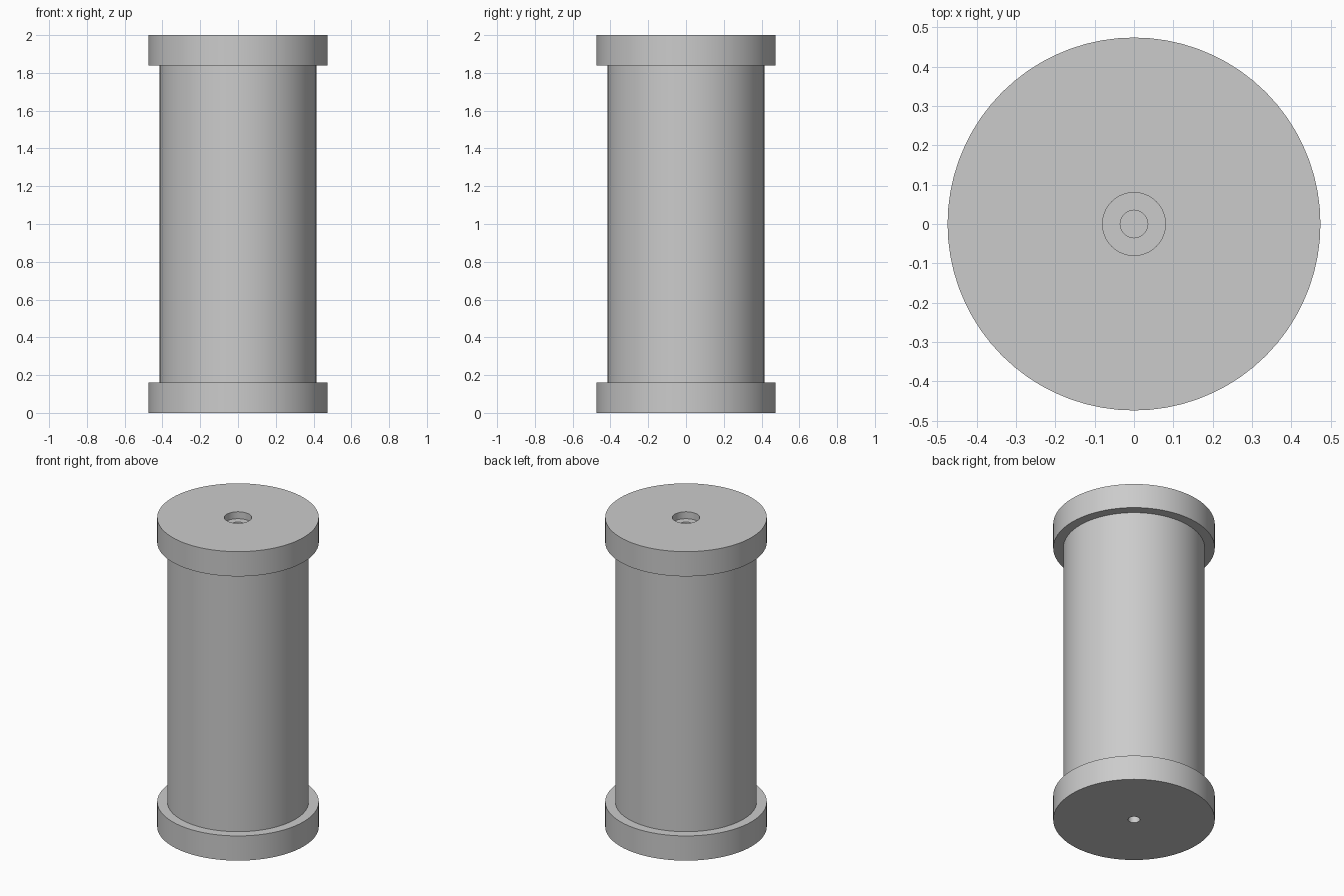
import bpy
import bmesh
import math

SIDES = 72

cube = bpy.data.objects.get("Cube")
if cube:
    bpy.data.objects.remove(cube, do_unlink=True)

grey = bpy.data.materials.new("plain grey")
grey.use_nodes = True
colour = (0.6, 0.6, 0.6, 1)
grey.diffuse_color = colour
grey.node_tree.nodes["Principled BSDF"].inputs["Base Color"].default_value = colour


def lathe(name, profile, closed):
    """Turn a (radius, z) profile about z; closed profiles make rings."""
    bm = bmesh.new()
    rings = []
    for r, z in profile:
        ring = []
        for i in range(SIDES):
            a = math.tau * i / SIDES
            ring.append(bm.verts.new((r * math.cos(a), r * math.sin(a), z)))
        rings.append(ring)
    pairs = list(zip(rings, rings[1:]))
    if closed:
        pairs.append((rings[-1], rings[0]))
    else:
        bm.faces.new(rings[0])
        bm.faces.new(rings[-1])
    for low, high in pairs:
        for i in range(SIDES):
            j = (i + 1) % SIDES
            bm.faces.new((low[i], low[j], high[j], high[i]))
    bmesh.ops.recalc_face_normals(bm, faces=bm.faces)
    mesh = bpy.data.meshes.new(name)
    bm.to_mesh(mesh)
    bm.free()
    mesh.materials.append(grey)
    obj = bpy.data.objects.new(name, mesh)
    bpy.context.collection.objects.link(obj)
    bpy.ops.object.select_all(action="DESELECT")
    obj.select_set(True)
    bpy.context.view_layer.objects.active = obj
    bpy.ops.object.shade_smooth_by_angle(angle=math.radians(30))


BODY, FLANGE, BORE, PILOT = 0.415, 0.474, 0.08, 0.035
LOW, HIGH, TOP, STEP = 0.16, 1.84, 2.0, 1.955

# Solid barrel between the flanges
lathe("barrel", [(BODY, LOW), (BODY, HIGH)], False)

# Bottom flange with a small centre hole
lathe("bottom_flange", [(PILOT, 0), (FLANGE, 0), (FLANGE, LOW), (PILOT, LOW)], True)

# Top flange with a shallow counterbore over a small centre hole
lathe("top_flange", [(PILOT, HIGH), (FLANGE, HIGH), (FLANGE, TOP),
                     (BORE, TOP), (BORE, STEP), (PILOT, STEP)], True)
